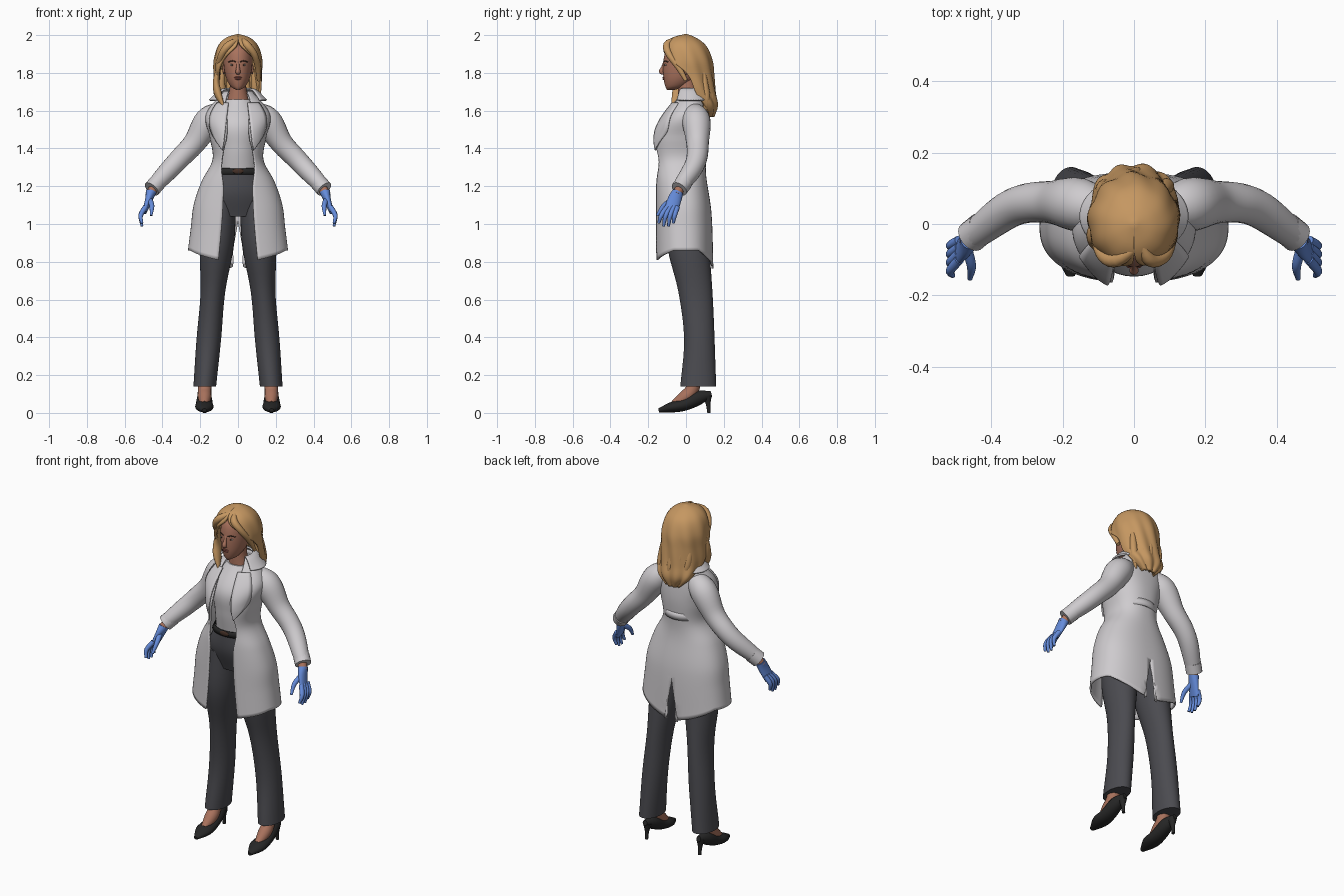
import bpy, bmesh, math
from mathutils import Vector

default_cube = bpy.data.objects.get("Cube")
if default_cube:
    bpy.data.objects.remove(default_cube, do_unlink=True)


def material(name, red, green, blue):
    mat = bpy.data.materials.new(name)
    mat.use_nodes = True
    colour = (red, green, blue, 1)
    mat.diffuse_color = colour
    shader = next(node for node in mat.node_tree.nodes if node.type == "BSDF_PRINCIPLED")
    shader.inputs["Base Color"].default_value = colour
    return mat


WHITE = material("white cloth", .62, .6, .62)
GREY = material("dark grey cloth", .07, .07, .08)
HAIR = material("blonde hair", .56, .31, .12)
SKIN = material("brown skin", .4, .17, .11)
BLUE = material("blue glove", .13, .26, .7)
BLACK = material("black leather", .02, .02, .02)
LIP = material("lip", .3, .09, .07)
EYE = material("eye white", .5, .45, .4)
DARK = material("dark brown", .06, .03, .02)


def finish(bm, name, mat, mirror=False, thick=0):
    bmesh.ops.remove_doubles(bm, verts=bm.verts, dist=.0004)
    bmesh.ops.recalc_face_normals(bm, faces=bm.faces)
    mesh = bpy.data.meshes.new(name)
    bm.to_mesh(mesh)
    bm.free()
    obj = bpy.data.objects.new(name, mesh)
    bpy.context.collection.objects.link(obj)
    mesh.materials.append(mat)
    if mirror:
        obj.modifiers.new("Mirror", "MIRROR").merge_threshold = .001
    if thick:
        solid = obj.modifiers.new("Thickness", "SOLIDIFY")
        solid.thickness, solid.offset = thick, 0
    bpy.ops.object.select_all(action="DESELECT")
    obj.select_set(True)
    bpy.context.view_layer.objects.active = obj
    bpy.ops.object.shade_smooth_by_angle(angle=math.radians(50))


def curve(values, t):
    """Smooth curve through evenly spaced values, or a constant."""
    if not isinstance(values, tuple):
        return values
    last = len(values) - 1
    i = min(int(t * last), last - 1)
    f = t * last - i
    b, c = values[i], values[i + 1]
    a = values[i - 1] if i else b * 2 - c
    d = values[i + 2] if i + 2 <= last else c * 2 - b
    return b + f / 2 * (c - a + f * (a * 2 - b * 5 + c * 4 - d + f * ((b - c) * 3 + d - a)))


def skin_grid(bm, grid, cap):
    verts = [[bm.verts.new(point) for point in row] for row in grid]
    for r, s in zip(verts, verts[1:]):
        for j in range(len(r) - 1):
            bm.faces.new((r[j], r[j + 1], s[j + 1], s[j]))
    if cap:
        bm.faces.new(verts[0][:-1])
        bm.faces.new(verts[-1][:-1])


def power(value, exponent):
    return math.copysign(abs(value) ** exponent, value)


def loft(name, mat, z, width, front, back, centre=0, left=0, right=0, rows=20, columns=36,
         square=1, warp=None, mirror=False, thick=0):
    """Stack of oval rings; left and right are opening angles measured from the front."""
    grid = []
    for i in range(rows + 1):
        height, w, f, b, cx, start, end = [
            curve(v, i / rows) for v in (z, width, front, back, centre, left, right)]
        ring = []
        for j in range(columns + 1):
            a = math.radians(start + (360 - end - start) * j / columns)
            point = Vector((cx + w * power(math.sin(a), square),
                            (f + b) / 2 - (b - f) / 2 * power(math.cos(a), square), height))
            ring.append(warp(point, a, j == columns) if warp else point)
        grid.append(ring)
    bm = bmesh.new()
    skin_grid(bm, grid, cap=not thick)
    finish(bm, name, mat, mirror, thick)


def tube(name, mat, x, y, z, width, depth=None, rows=16, sides=16, mirror=False):
    """Oval tube swept along a smooth path."""
    times = [i / rows for i in range(rows + 1)]
    path = [Vector(curve(v, t) for v in (x, y, z)) for t in times]
    grid = []
    for i, t in enumerate(times):
        along = (path[min(i + 1, rows)] - path[max(i - 1, 0)]).normalized()
        side = along.cross(Vector((1, 0, 0))).normalized()
        other = side.cross(along) * curve(depth or width, t)
        side *= curve(width, t)
        turns = [math.tau * j / sides for j in range(sides + 1)]
        grid.append([path[i] + side * math.cos(a) + other * math.sin(a) for a in turns])
    bm = bmesh.new()
    skin_grid(bm, grid, cap=True)
    finish(bm, name, mat, mirror)


def ball(name, mat, centre, size, mirror=False):
    bm = bmesh.new()
    bmesh.ops.create_uvsphere(bm, u_segments=16, v_segments=10, radius=1)
    for v in bm.verts:
        v.co = Vector(c + s * k for c, s, k in zip(centre, size, v.co))
    finish(bm, name, mat, mirror)


# Coat: half shell with a dipping hem and a slit at the back
TOP, HEM, SQUARE = 1.7, .86, .86
coat_width = (.07, .165, .145, .13, .19, .23, .245, .26)
coat_front = (-.02, -.16, -.16, -.16, -.16)
coat_back = (.09, .11, .1, .13, .14)


def hem(point, a, last):
    low = max(0, (1.2 - point.z) / .34) ** 2
    if last:
        point.x = max(0, 1.03 - point.z) / 4
    t = a / math.pi
    point.z -= low * (.07 * max(0, 1 - t / .4) + .27 * max(0, t - .65))
    return point


loft("coat", WHITE, (TOP, HEM), coat_width, coat_front, coat_back, rows=50, square=SQUARE,
     left=(42, 18, 21, 37, 21, 17, 18, 20), right=180, warp=hem, mirror=True, thick=.01)


def on_coat(x, z):
    """Point just in front of the coat."""
    t = (TOP - z) / (TOP - HEM)
    w, f, b = [curve(v, t) for v in (coat_width, coat_front, coat_back)]
    inside = max(0, 1 - min(1, x / w) ** (2 / SQUARE)) ** (SQUARE / 2)
    return (x, (f + b) / 2 - (b - f) / 2 * inside - .013, z)


# Lapels follow the coat front, the collar flares over the shoulders
bm = bmesh.new()
skin_grid(bm, [[on_coat(.08 - .03 * t + .09 * math.sin(2.4 * t) * k / 6, 1.39 + t / 4)
                for k in range(7)] for t in [i / 20 for i in range(21)]], cap=False)
finish(bm, "lapels", WHITE, mirror=True, thick=.009)
loft("collar", WHITE, (1.715, 1.705, 1.655), (.07, .1, .15), (-.06, -.085), (.085, .13),
     left=(62, 50), right=(62, 50), thick=.009)
loft("back_belt", WHITE, (1.4, 1.36), .125, -.16, .11, left=128, right=128, rows=2, thick=.012)
tube("sleeves", WHITE, (.08, .455), (.04, .06, .05, -.035),
     (1.6, 1.545, 1.43, 1.35, 1.27, 1.19), (.05, .075, .06, .055, .05, .04),
     rows=30, sides=24, mirror=True)
tube("sleeve_cuffs", WHITE, (.425, .457), (-.01, -.036), (1.22, 1.185), .045, rows=2, mirror=True)

# Shirt, trousers and belt
loft("shirt", WHITE, (1.66, 1.28), (.07, .13, .11, .11), (-.05, -.14, -.14, -.12), .08)
loft("trouser_hips", GREY, (1.29, 1.04), (.11, .17, .15), (-.12, -.12, -.08), (.09, .11, .09))
loft("trouser_legs", GREY, (1.14, .14), (.08, .09, .065, .065, .06), (-.1, -.1, -.04, -.01, -.03),
     (.1, .14, .16), centre=(.09, .176), mirror=True)
loft("belt", BLACK, (1.295, 1.262), (.12, .135), -.127, .09, rows=2, thick=.006)
ball("belt_buckle", DARK, (0, -.13, 1.28), (.03, .006, .014))

# Feet and high heeled shoes
tube("feet", SKIN, .177, (.055, .03, -.01, -.065), (.2, .12, .08, .045), (.036, .036, .035, .02),
     mirror=True)
tube("shoes", BLACK, .178, (-.145, .135), (.013, .03, .045, .08, .1), (.01, .028, .033, .038, .015),
     (.012, .047, .045, .038, .014), mirror=True)
tube("shoe_heels", BLACK, .176, (.113, .122), (.09, 0), (.024, .012, .009), mirror=True)

# Gloved hands with four spread fingers and a thumb
tube("wrists", SKIN, (.44, .467), (-.025, -.05), (1.2, 1.155), .025, rows=2, mirror=True)
tube("glove_palms", BLUE, (.46, .472, .495), (-.043, -.06, -.082), (1.17, 1.13, 1.065),
     (.03, .036, .036), (.028, .02, .012), mirror=True)
tube("glove_thumb", BLUE, (.468, .456, .46), (-.07, -.118, -.153), (1.13, 1.095, 1.045),
     (.015, .013, .007), mirror=True)
for i, finger in enumerate(("index", "middle", "ring", "little")):
    knuckle, tip = -.1 + .018 * i, -.145 + .026 * i
    tube("glove_" + finger, BLUE, (.49, .515, .508), (knuckle, tip * .9, tip),
         (1.09, 1.045, .98 + .016 * abs(i - 1.5)), (.014, .0125, .007), sides=10, mirror=True)

# Head, neck and face
loft("neck", SKIN, (1.6, 1.78), (.07, .055, .044, .043), -.043, .055)
loft("head", SKIN, (1.71, 1.73, 1.78, 1.86, 1.93, 1.97), (.01, .04, .065, .077, .07, .03),
     (-.1, -.11, -.12, -.12, -.1, -.04), (-.06, 0, .06, .1, .08, .03))
tube("nose", SKIN, 0, (-.114, -.122, -.13, -.118), (1.86, 1.83, 1.806, 1.794),
     (.006, .009, .013, .004), (.006, .009, .013, .009))
ball("upper_lip", LIP, (0, -.119, 1.776), (.021, .006, .0045))
ball("lower_lip", LIP, (0, -.118, 1.768), (.017, .007, .005))
ball("ears", SKIN, (.075, 0, 1.82), (.008, .016, .028), mirror=True)
ball("eyes", EYE, (.03, -.107, 1.842), (.013, .006, .005), mirror=True)
ball("irises", DARK, (.03, -.111, 1.842), (.005, .004, .005), mirror=True)
tube("eyebrows", DARK, (.012, .05), (-.118, -.111, -.094), (1.858, 1.864, 1.857), .003,
     sides=8, mirror=True)


# Hair: shell open around the face, with waves and loose locks
def waves(point, a, last):
    swell = 1 + .03 * math.sin(9 * a + 16 * point.z) * min(1, (2 - point.z) * 6)
    return Vector((point.x * swell, point.y * swell, point.z))


loft("hair", HAIR, (2, 1.98, 1.94, 1.87, 1.79, 1.7, 1.63, 1.57),
     (0, .06, .1, .12, .12, .12, .1, .04), (0, -.07, -.11, -.12, -.12, -.09, .02, .09),
     (0, .05, .1, .13, .14, .15, .16, .14), left=(0, 0, 10, 50, 90, 100, 95, 90),
     right=(0, 0, 5, 40, 60, 80, 90, 90), rows=40, columns=64, warp=waves, thick=.014)
for name, side in (("fringe_left", 1), ("fringe_right", -1)):
    tube(name, HAIR, (.02, side * .045, side * .085, side * .105, side * .11),
         (-.055, -.1, -.09, -.04, 0), (1.98, 1.95, 1.9, 1.83, 1.76), (.01, .02, .018, .016, .01))
tube("front_lock", HAIR, (-.105, -.116, -.105, -.075), (-.03, -.03, -.045, -.075), (1.82, 1.62),
     (.025, .03, .03, .004), (.012, .017, .02, .004))
for i in range(5):
    x = -.08 + .04 * i
    depth = .14 - x * x * 5
    tube("back_lock", HAIR, (x, x * 1.1, x + .01, x * .6 + .02),
         (depth - .02, depth - .01, depth, depth - .01), (1.82, 1.575), (.012, .02, .02, .004))
